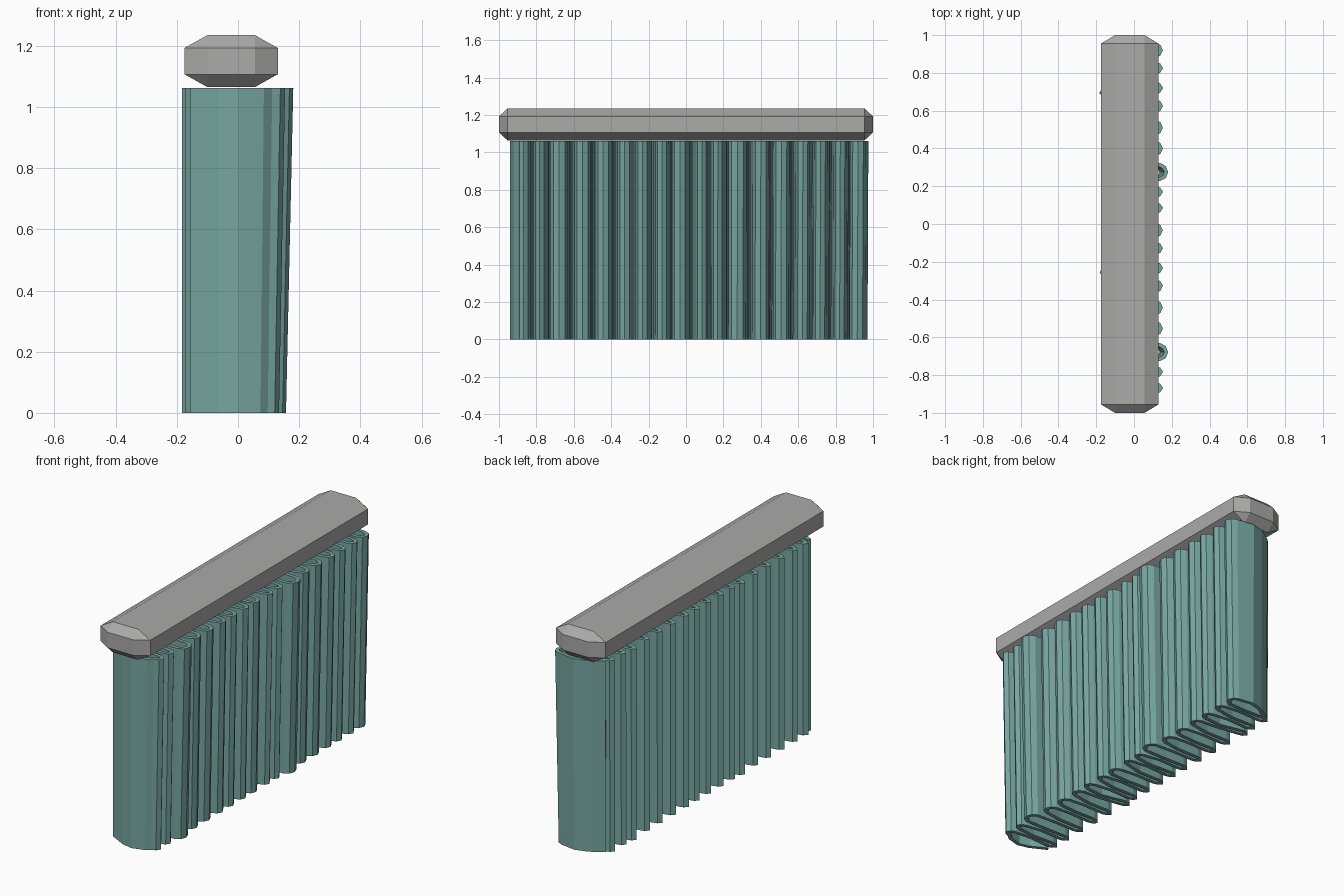
import bpy, bmesh, math
from itertools import product

cube = bpy.data.objects.get("Cube")
if cube:
    bpy.data.objects.remove(cube, do_unlink=True)


def material(name, rgb):
    m = bpy.data.materials.new(name)
    m.use_nodes = True
    m.diffuse_color = (*rgb, 1)
    m.node_tree.nodes["Principled BSDF"].inputs["Base Color"].default_value = (*rgb, 1)
    return m


def finish(bm, name, mat):
    mesh = bpy.data.meshes.new(name)
    bm.to_mesh(mesh)
    bm.free()
    mesh.materials.append(mat)
    obj = bpy.data.objects.new(name, mesh)
    bpy.context.collection.objects.link(obj)
    return obj


grey = material("rail grey", (0.41, 0.405, 0.40))
teal = material("curtain teal", (0.185, 0.38, 0.355))

# Curtain rail: a box with every edge chamfered, deeper across than along
half = (0.1525, 1.0, 0.085)
cut = (0.075, 0.045, 0.042)
centre = (-0.0225, 0.0, 1.15)
bm = bmesh.new()
for sign in product((-1, 1), repeat=3):
    for face_axis in range(3):
        bm.verts.new([centre[i] + sign[i] * (half[i] - (0 if i == face_axis else cut[i]))
                      for i in range(3)])
bmesh.ops.convex_hull(bm, input=bm.verts)
bmesh.ops.dissolve_limit(bm, angle_limit=math.radians(1), verts=bm.verts, edges=bm.edges)
bmesh.ops.recalc_face_normals(bm, faces=bm.faces)
finish(bm, "curtain_rail", grey)

# Curtain: one set of folds (position along rail, half width), used twice
TOP = 1.062
BULGE = 0.36
fold_set = ((0.92, 0.032), (0.825, 0.025), (0.72, 0.026), (0.625, 0.028), (0.51, 0.033),
            (0.4, 0.033), (0.275, 0.038), (0.17, 0.022), (0.085, 0.022))
tips = [(y - shift, w, i) for shift in (0, 0.953) for i, (y, w) in enumerate(fold_set)]


def fold(x, y, inward, w):
    """Five points round the tip of one fold, from back to front."""
    return [(x + inward * 0.035, y + w), (x + inward * 0.01, y + w * 0.65), (x, y),
            (x + inward * 0.01, y - w * 0.65), (x + inward * 0.035, y - w)]


# Bowed back end, then alternate bulging folds, then bowed front end
path = [(-0.135, 0.898), (-0.06, 0.945), (0.01, 0.965)]
for i, (y, w, kind) in enumerate(tips):
    path += fold(0.17 if kind == 6 else 0.142, y, -1, w)
    if i + 1 < len(tips):
        next_y = tips[i + 1][0]
        gap = y - next_y
        path.append((0.0, y - BULGE * gap))
        # one fold of each set leans back and stands out further
        lean = 0.025 if kind == 2 else 0
        path += fold(-0.17 if lean else -0.16, (y + next_y) / 2 + lean, 1, 0.018)
        path.append((0.0, next_y + BULGE * gap))
path += [(0.08, -0.911), (0.0, -0.93), (-0.06, -0.915), (-0.15, -0.868)]

bm = bmesh.new()
rows = []
for x, y in path:
    hem_x = x - 0.14 * max(x, 0)      # the hem draws in slightly on one side
    rows.append((bm.verts.new((hem_x, y - 0.005 * max(y, 0), 0)), bm.verts.new((x, y, TOP))))
for (a, b), (c, d) in zip(rows, rows[1:]):
    bm.faces.new((a, c, d, b))
curtain = finish(bm, "pleated_curtain", teal)
solid = curtain.modifiers.new("cloth thickness", 'SOLIDIFY')
solid.thickness = 0.02
solid.offset = 0
solid.use_even_offset = True
